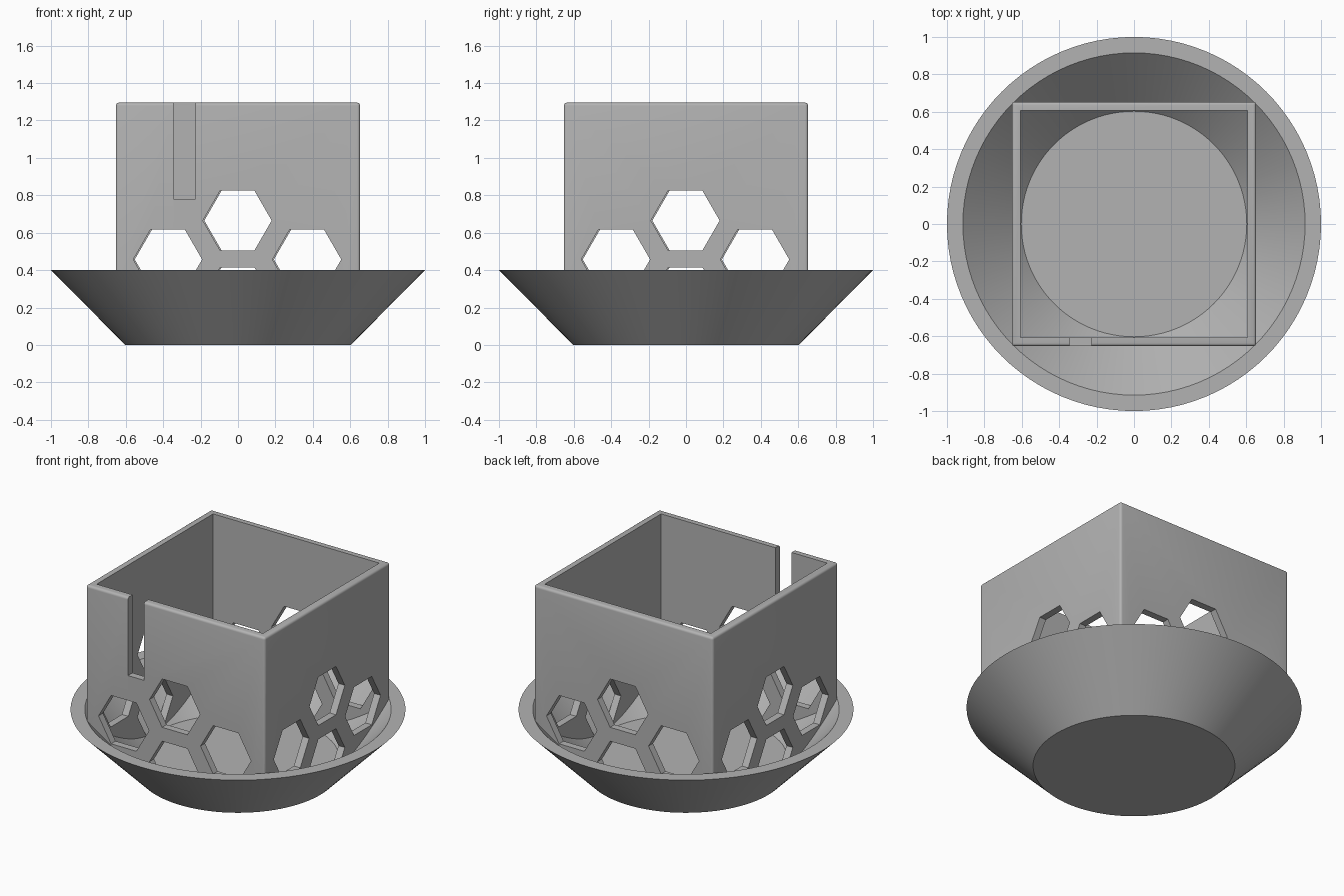
import bpy, bmesh
from math import cos, sin, pi, radians
from mathutils import Matrix

old = bpy.data.objects.get("Cube")
if old:
    bpy.data.objects.remove(old, do_unlink=True)

grey = bpy.data.materials.new("plain grey")
grey.use_nodes = True
colour = (0.45, 0.45, 0.45, 1)
grey.diffuse_color = colour
grey.node_tree.nodes["Principled BSDF"].inputs["Base Color"].default_value = colour


def make_object(name, bm):
    bmesh.ops.recalc_face_normals(bm, faces=bm.faces)
    mesh = bpy.data.meshes.new(name)
    bm.to_mesh(mesh)
    bm.free()
    mesh.materials.append(grey)
    obj = bpy.data.objects.new(name, mesh)
    bpy.context.collection.objects.link(obj)
    return obj


def lathe(name, profile, steps=96):
    """Spin an (r, z) profile that starts and ends on the axis."""
    bm = bmesh.new()
    verts = [bm.verts.new((r, 0, z)) for r, z in profile]
    edges = [bm.edges.new(pair) for pair in zip(verts, verts[1:])]
    bmesh.ops.spin(bm, geom=verts + edges, cent=(0, 0, 0), axis=(0, 0, 1),
                   angle=2 * pi, steps=steps)
    bmesh.ops.remove_doubles(bm, verts=bm.verts, dist=1e-4)
    bmesh.ops.dissolve_limit(bm, angle_limit=radians(0.5), verts=bm.verts,
                             edges=bm.edges)
    return make_object(name, bm)


def block(name, low, high):
    bm = bmesh.new()
    size = [b - a for a, b in zip(low, high)]
    mid = [(a + b) / 2 for a, b in zip(low, high)]
    bmesh.ops.create_cube(bm, size=1, matrix=Matrix.Translation(mid)
                          @ Matrix.Diagonal((*size, 1)))
    return make_object(name, bm)


def hex_cutter(name, x, z, turn):
    """Hexagonal prism through one wall, turned about z to reach that wall."""
    bm = bmesh.new()
    ring = [bm.verts.new((x + HEX * cos(k * pi / 3), -0.75, z + HEX * sin(k * pi / 3)))
            for k in range(6)]
    face = bm.faces.new(ring)
    grown = bmesh.ops.extrude_face_region(bm, geom=[face])["geom"]
    bmesh.ops.translate(bm, vec=(0, 0.25, 0),
                        verts=[v for v in grown if isinstance(v, bmesh.types.BMVert)])
    bmesh.ops.rotate(bm, cent=(0, 0, 0), verts=bm.verts,
                     matrix=Matrix.Rotation(turn, 3, "Z"))
    return make_object(name, bm)


def apply_modifier(obj, mod):
    with bpy.context.temp_override(object=obj, active_object=obj):
        bpy.ops.object.modifier_apply(modifier=mod.name)


def boolean(obj, tool, operation):
    mod = obj.modifiers.new("cut", "BOOLEAN")
    mod.operation, mod.solver, mod.object = operation, "EXACT", tool
    apply_modifier(obj, mod)
    bpy.data.objects.remove(tool, do_unlink=True)


def smooth(obj):
    bpy.ops.object.select_all(action="DESELECT")
    obj.select_set(True)
    bpy.context.view_layer.objects.active = obj
    bpy.ops.object.shade_smooth_by_angle(angle=radians(25))


# Conical bowl with a flat floor and a flat rim
bowl = lathe("bowl", [(0, 0), (0.603, 0), (1, 0.4), (0.915, 0.4), (0.603, 0.086), (0, 0.086)])
smooth(bowl)

# Square holder with softened outer edges, open at the top
HALF, INNER, TOP, HEX = 0.653, 0.606, 1.295, 0.184
holder = block("holder", (-HALF, -HALF, -0.2), (HALF, HALF, TOP))
soft = holder.modifiers.new("soft edges", "BEVEL")
soft.width, soft.segments = 0.016, 4
apply_modifier(holder, soft)
boolean(holder, block("hollow", (-INNER, -INNER, -1), (INNER, INNER, 2)), "DIFFERENCE")

# Yarn slot in the front wall
boolean(holder, block("slot", (-0.345, -0.8, 0.78), (-0.228, -0.5, 2)), "DIFFERENCE")

# Four honeycomb holes in each wall
for side in range(4):
    for x, z in ((0, 0.665), (0, 0.255), (-0.372, 0.457), (0.372, 0.457)):
        boolean(holder, hex_cutter("hole", x - 0.004, z, side * pi / 2), "DIFFERENCE")

# Trim the foot of the walls to sit in the slope of the bowl
boolean(holder, lathe("trim", [(0, 0.06), (0.6, 0.06), (2.04, 1.5), (0, 1.5)]), "INTERSECT")
smooth(holder)
